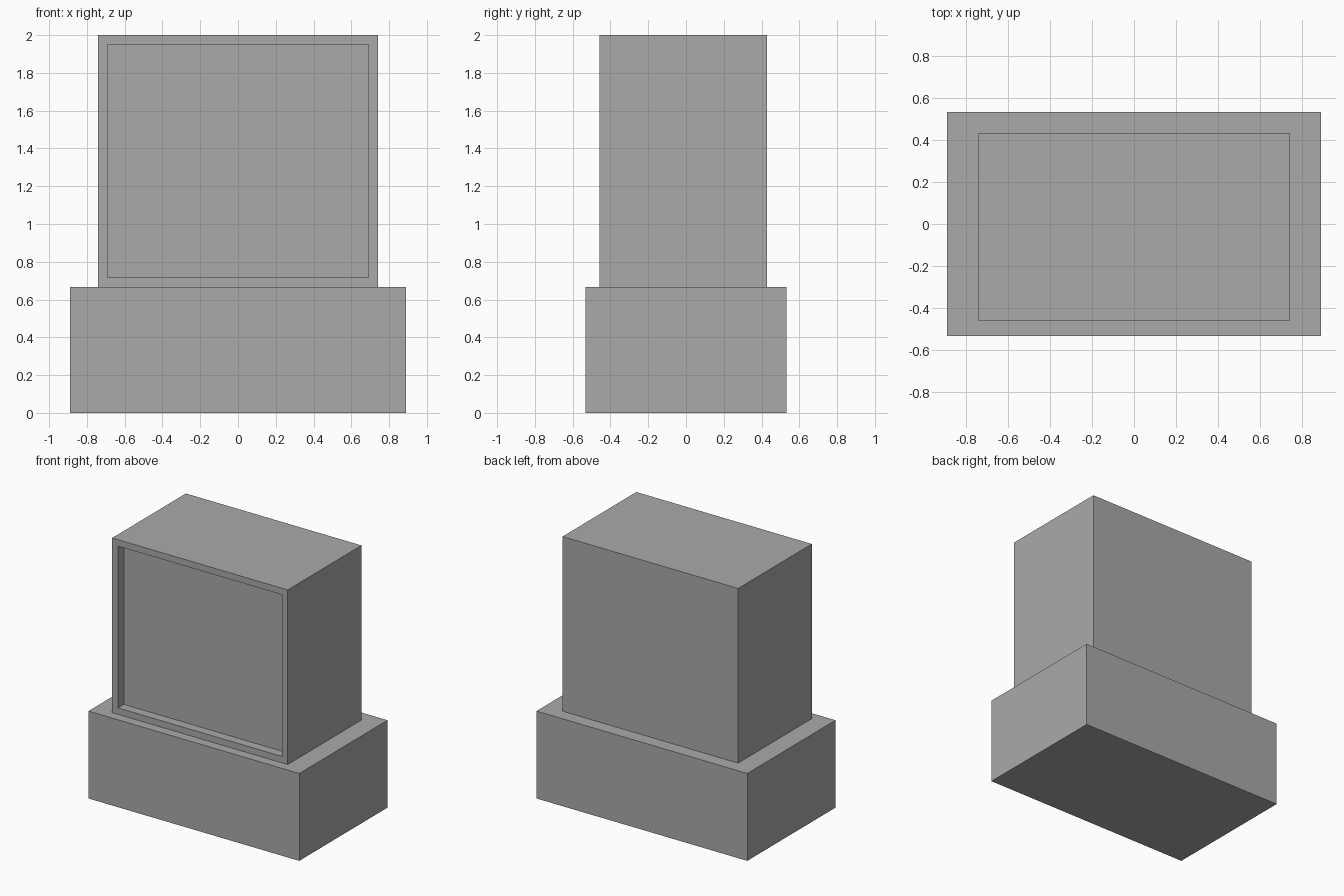
import bpy
import bmesh
from mathutils import Vector

cube = bpy.data.objects.get("Cube")
if cube:
    bpy.data.objects.remove(cube, do_unlink=True)

# Single plain grey
grey = bpy.data.materials.new("plain_grey")
grey.use_nodes = True
COLOUR = (0.4, 0.4, 0.4, 1)
grey.diffuse_color = COLOUR
grey.node_tree.nodes["Principled BSDF"].inputs["Base Color"].default_value = COLOUR


def make_box(name, low, high, border=0, recess=0):
    """Box between two corners, with an optional recessed panel in its front."""
    low, high = Vector(low), Vector(high)
    bm = bmesh.new()
    bmesh.ops.create_cube(bm, size=1)
    for v in bm.verts:
        v.co = (low + high) / 2 + v.co * (high - low)
    bm.normal_update()
    if recess:
        front = min(bm.faces, key=lambda f: f.normal.y)
        bmesh.ops.inset_region(bm, faces=[front], thickness=border)
        panel = bmesh.ops.extrude_face_region(bm, geom=[front])
        bmesh.ops.delete(bm, geom=[front], context='FACES_ONLY')
        moved = [g for g in panel["geom"] if isinstance(g, bmesh.types.BMVert)]
        bmesh.ops.translate(bm, verts=moved, vec=(0, recess, 0))
    bmesh.ops.recalc_face_normals(bm, faces=bm.faces)
    mesh = bpy.data.meshes.new(name)
    bm.to_mesh(mesh)
    bm.free()
    mesh.materials.append(grey)
    obj = bpy.data.objects.new(name, mesh)
    bpy.context.collection.objects.link(obj)
    return obj


# Wide base unit
make_box("base_unit", (-0.89, -0.532, 0), (0.89, 0.532, 0.667))

# Screen housing with sunken screen
make_box("screen_housing", (-0.741, -0.459, 0.667), (0.741, 0.43, 2),
         border=0.07, recess=0.07)
